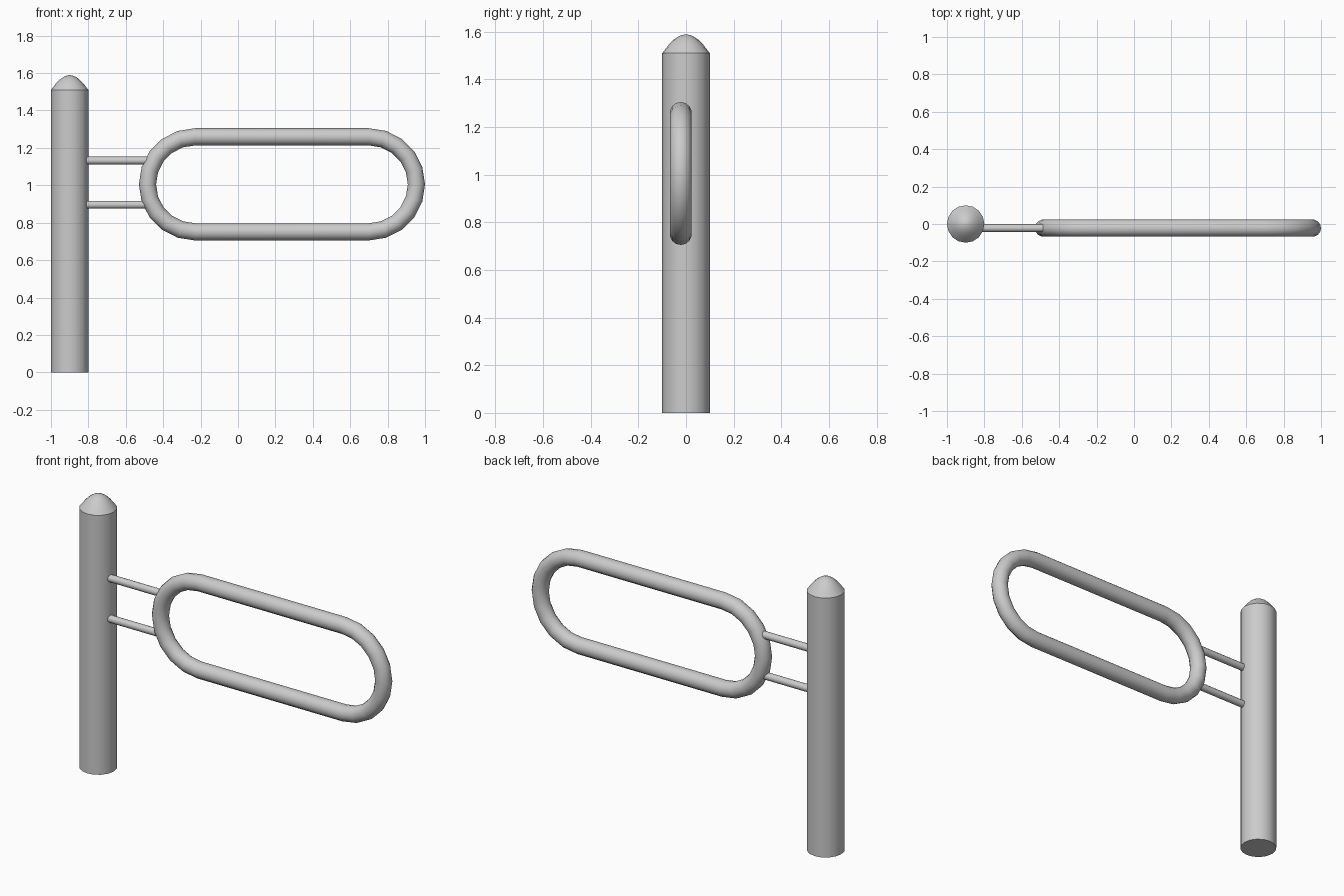
import bpy, bmesh
from math import pi, sin, cos, radians
from mathutils import Matrix, Vector

cube = bpy.data.objects.get("Cube")
if cube:
    bpy.data.objects.remove(cube, do_unlink=True)

metal = bpy.data.materials.new("light grey metal")
metal.use_nodes = True
GREY = (0.6, 0.6, 0.6, 1)
metal.diffuse_color = GREY
metal.node_tree.nodes["Principled BSDF"].inputs["Base Color"].default_value = GREY

SIGN_Y = -0.022   # plane of the loop and its arms


def finish(name, bm, angle=40):
    bmesh.ops.recalc_face_normals(bm, faces=bm.faces)
    mesh = bpy.data.meshes.new(name)
    bm.to_mesh(mesh)
    bm.free()
    mesh.materials.append(metal)
    obj = bpy.data.objects.new(name, mesh)
    bpy.context.collection.objects.link(obj)
    bpy.ops.object.select_all(action="DESELECT")
    obj.select_set(True)
    bpy.context.view_layer.objects.active = obj
    bpy.ops.object.shade_smooth_by_angle(angle=radians(angle))
    return obj


def skin(bm, rings, closed):
    """Join consecutive vertex rings with quads."""
    loops = [[bm.verts.new(p) for p in ring] for ring in rings]
    n = len(loops[0])
    pairs = list(zip(loops, loops[1:]))
    if closed:
        pairs.append((loops[-1], loops[0]))
    else:
        bm.faces.new(loops[0])
        bm.faces.new(loops[-1])
    for a, b in pairs:
        for i in range(n):
            j = (i + 1) % n
            bm.faces.new((a[i], a[j], b[j], b[i]))


# Post with a rounded cap, turned around its own axis
def build_post(x, radius, sides=16):
    profile = [(radius, 0), (radius, 1.51), (0.073, 1.545), (0.05, 1.568),
               (0.027, 1.583), (0.006, 1.589)]
    rings = [[Vector((x + r * cos(2 * pi * i / sides), r * sin(2 * pi * i / sides), z))
              for i in range(sides)] for r, z in profile]
    bm = bmesh.new()
    skin(bm, rings, closed=False)
    finish("post", bm, 35)


# Stadium-shaped tube loop
def build_loop(left, right, z, bend, tube, steps=10, sides=14):
    rings = []
    for cx, start in ((right, -pi / 2), (left, pi / 2)):
        for k in range(steps + 1):
            a = start + pi * k / steps
            out = Vector((cos(a), 0, sin(a)))
            centre = Vector((cx, SIGN_Y, z)) + out * bend
            rings.append([centre + out * tube * cos(2 * pi * i / sides)
                          + Vector((0, tube * sin(2 * pi * i / sides), 0))
                          for i in range(sides)])
    bm = bmesh.new()
    skin(bm, rings, closed=True)
    finish("tube_loop", bm)


# Thin arm between post and loop
def build_arm(name, z, x0=-0.85, x1=-0.46, radius=0.021):
    bm = bmesh.new()
    place = Matrix.Translation(((x0 + x1) / 2, SIGN_Y, z)) @ Matrix.Rotation(pi / 2, 4, "Y")
    bmesh.ops.create_cone(bm, cap_ends=True, segments=12, radius1=radius,
                          radius2=radius, depth=x1 - x0, matrix=place)
    finish(name, bm)


build_post(-0.9, 0.1)
build_loop(left=-0.23, right=0.70, z=1.005, bend=0.254, tube=0.046)
build_arm("upper_arm", 1.132)
build_arm("lower_arm", 0.896)
